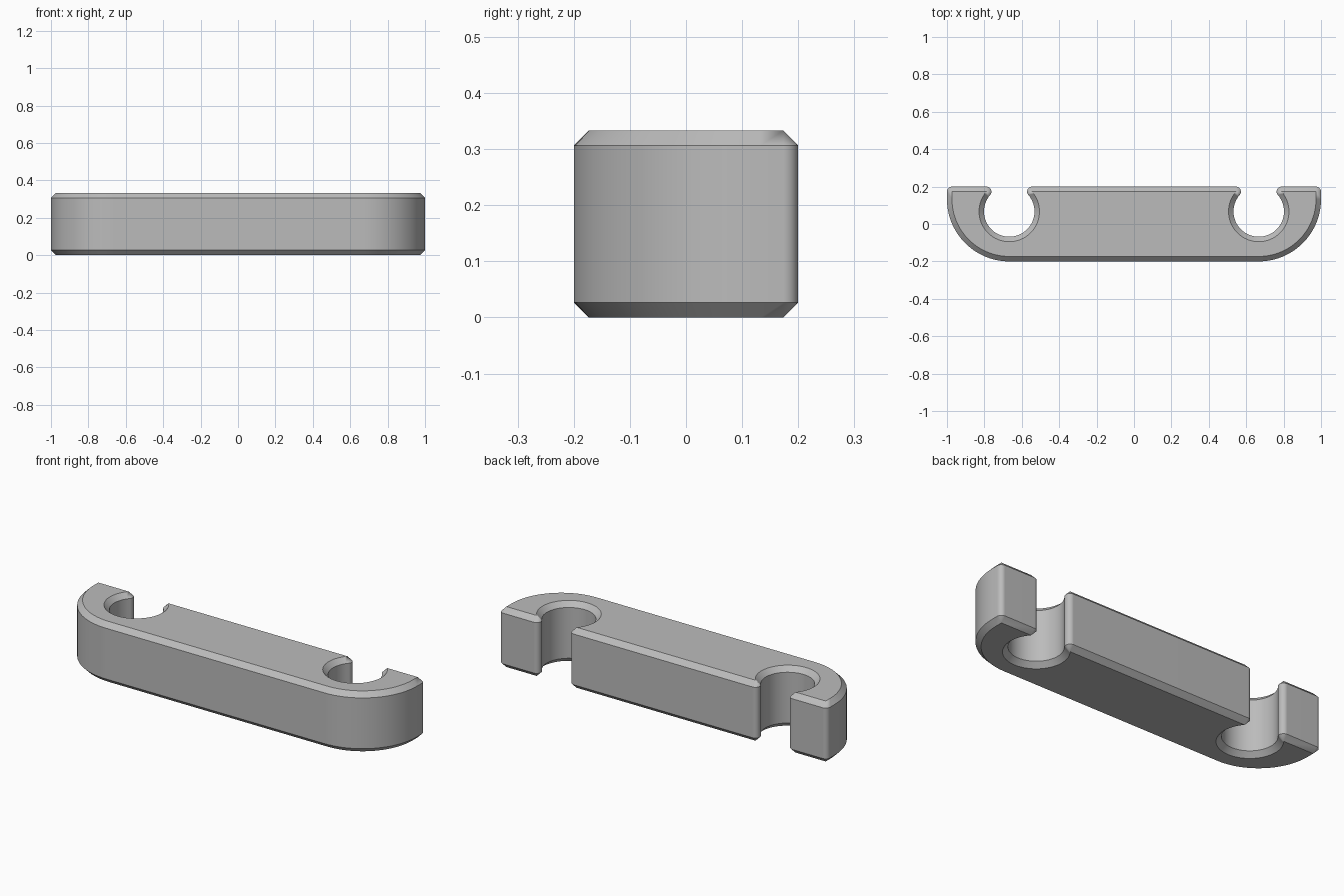
import bpy, bmesh
from math import radians, degrees, sqrt, atan2, cos, sin

HEIGHT = 0.333
CHAMFER = 0.0267
END_X, END_Y, END_R = 0.667, 0.133, 0.333
HOLE_Y, HOLE_R = 0.067, 0.135
BACK_Y = 0.2

if "Cube" in bpy.data.objects:
    bpy.data.objects.remove(bpy.data.objects["Cube"])


def arc(cx, cy, radius, start, end, steps, facing=1):
    """Points of the chamfered-in outline, each with its outward direction."""
    result = []
    for i in range(steps + 1):
        a = radians(start + (end - start) * i / steps)
        result.append((cx + radius * cos(a), cy + radius * sin(a),
                       facing * cos(a), facing * sin(a)))
    return result


# Outline of the half at +x: rounded end, outer corner, lip, hole, lip
inner_back = BACK_Y - CHAMFER
hole_top = HOLE_R + CHAMFER
rise = inner_back - HOLE_Y
lip_dx = sqrt(hole_top ** 2 - rise ** 2)
lip_angle = degrees(atan2(rise, lip_dx))

half = arc(END_X, END_Y, END_R - CHAMFER, -90, 0, 24)
half += arc(1 - CHAMFER, inner_back, 0, 0, 90, 6)
half += arc(END_X + lip_dx, inner_back, 0, 90, 180 + lip_angle, 10)
half += arc(END_X, HOLE_Y, hole_top, lip_angle, -180 - lip_angle, 48, -1)
half += arc(END_X - lip_dx, inner_back, 0, -lip_angle, 90, 10)
outline = half + [(-x, y, -nx, ny) for x, y, nx, ny in reversed(half)]

# Solid body: four stacked rings give the wall and both chamfers
bm = bmesh.new()
rings = []
for z, out in ((0, 0), (CHAMFER, CHAMFER),
               (HEIGHT - CHAMFER, CHAMFER), (HEIGHT, 0)):
    rings.append([bm.verts.new((x + nx * out, y + ny * out, z))
                  for x, y, nx, ny in outline])
count = len(outline)
for low, high in zip(rings, rings[1:]):
    for i in range(count):
        j = (i + 1) % count
        bm.faces.new((low[i], low[j], high[j], high[i]))
bm.faces.new(rings[-1])
bm.faces.new(rings[0][::-1])
bmesh.ops.remove_doubles(bm, verts=bm.verts[:], dist=0.0001)
bmesh.ops.recalc_face_normals(bm, faces=bm.faces[:])

mesh = bpy.data.meshes.new("double_clip_bar")
bm.to_mesh(mesh)
bm.free()
bar = bpy.data.objects.new("double_clip_bar", mesh)
bpy.context.collection.objects.link(bar)

# Plain grey plastic
grey = bpy.data.materials.new("grey_plastic")
grey.use_nodes = True
colour = (0.5, 0.5, 0.5, 1)
grey.diffuse_color = colour
grey.node_tree.nodes["Principled BSDF"].inputs["Base Color"].default_value = colour
mesh.materials.append(grey)

# Smooth curves, crisp chamfer edges
bpy.ops.object.select_all(action="DESELECT")
bar.select_set(True)
bpy.context.view_layer.objects.active = bar
bpy.ops.object.shade_smooth_by_angle(angle=radians(30))
weighted = bar.modifiers.new("even_shading", "WEIGHTED_NORMAL")
weighted.keep_sharp = True
